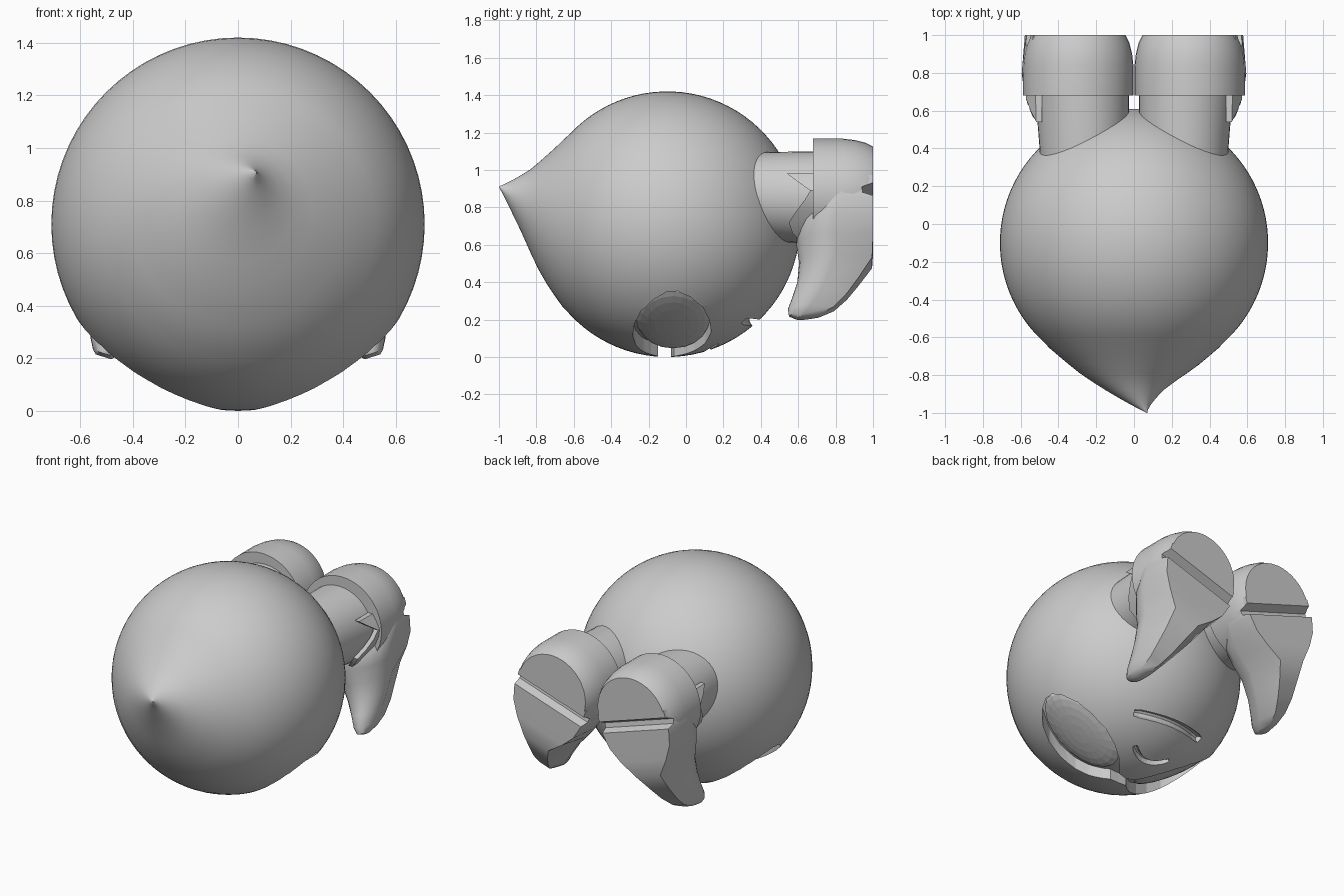
import bpy, bmesh
from math import sin, cos, pi, radians, sqrt
from mathutils import Matrix, Vector

if "Cube" in bpy.data.objects:
    bpy.data.objects.remove(bpy.data.objects["Cube"])

C = Vector((0, -0.1, 0.71))   # body centre
R = 0.71


def loft(name, rings, xform=None, smooth=True):
    """Skin a list of equal-length closed rings and cap both ends."""
    bm = bmesh.new()
    vs = [[bm.verts.new(p) for p in r] for r in rings]
    n = len(rings[0])
    for a, b in zip(vs, vs[1:]):
        for i in range(n):
            j = (i + 1) % n
            bm.faces.new((a[i], a[j], b[j], b[i]))
    bm.faces.new(vs[0])
    bm.faces.new(vs[-1])
    bmesh.ops.recalc_face_normals(bm, faces=bm.faces)
    if xform:
        bm.transform(xform)
    me = bpy.data.meshes.new(name)
    bm.to_mesh(me)
    bm.free()
    ob = bpy.data.objects.new(name, me)
    bpy.context.collection.objects.link(ob)
    if smooth:
        shade(ob)
    return ob


def activate(ob):
    bpy.ops.object.select_all(action='DESELECT')
    ob.select_set(True)
    bpy.context.view_layer.objects.active = ob


def shade(ob, angle=35):
    activate(ob)
    bpy.ops.object.shade_smooth_by_angle(angle=radians(angle))


def cut(ob, cutter):
    m = ob.modifiers.new("cut", 'BOOLEAN')
    m.object, m.operation, m.solver = cutter, 'DIFFERENCE', 'EXACT'
    activate(ob)
    bpy.ops.object.modifier_apply(modifier=m.name)
    bpy.data.objects.remove(cutter)


def mirror(ob):
    m = ob.modifiers.new("mirror", 'MIRROR')
    m.use_clip = False
    m.use_mirror_merge = False


def ring_y(x, y, z, r, n=72):
    return [(x + r * cos(2 * pi * i / n), y, z + r * sin(2 * pi * i / n)) for i in range(n)]


# Round body drawn out to an off-centre point at the front
rings = []
for i in range(34):
    a = radians(1 + i * 136 / 33)
    rings.append(ring_y(0, C.y + R * cos(a), C.z, R * sin(a)))
for x, y, z, r in [(0, -.66, .713, .444), (0, -.7, .721, .397), (0, -.745, .735, .343),
                   (-.003, -.79, .754, .284), (-.003, -.835, .783, .218),
                   (.003, -.88, .82, .153), (.018, -.92, .85, .1), (.035, -.955, .877, .055),
                   (.055, -.985, .9, .018), (.07, -1, .91, .002)]:
    rings.append(ring_y(x, y, z, r))
body = loft("body", rings)

# Goggle-shaped recess: two ovals joined by a narrow bridge
half = [(.0, .035), (.06, .042), (.1, .085), (.16, .14), (.24, .185), (.34, .21),
        (.44, .2), (.52, .165), (.58, .1), (.61, .03)]
outline = [(x, h) for x, h in half] + [(x, -h) for x, h in reversed(half)]
outline += [(-x, -h) for x, h in half[1:]] + [(-x, h) for x, h in reversed(half[1:])]
yc = lambda x: -.115 + .04 * min(1, abs(x) / .3)
mask = loft("recess_cutter", [[(x, yc(x) + h, z) for x, h in outline] for z in (-.1, .5)], smooth=False)
bpy.ops.mesh.primitive_uv_sphere_add(segments=64, ring_count=32, radius=.64, location=C)
cut(mask, bpy.context.object)
cut(body, mask)


# Curved mouth slots cut into the underside
def slot(name, w, y_end, y_mid, r):
    pts = []
    for i in range(15):
        t = -1 + 2 * i / 14
        x, y = w * t, y_mid + (y_end - y_mid) * t * t
        pts.append(Vector((x, y, C.z - sqrt(R * R - x * x - (y - C.y) ** 2))))
    rr = []
    for i, p in enumerate(pts):
        tan = (pts[min(i + 1, 14)] - pts[max(i - 1, 0)]).normalized()
        n = (p - C).normalized()
        b = tan.cross(n)
        k = r * (.75 if i in (0, 14) else 1)
        rr.append([p + n * 1.8 * k * sin(q * pi / 5) + b * k * cos(q * pi / 5) for q in range(10)])
    return loft(name, rr, smooth=False)


cut(body, slot("mouth_cutter", .26, .31, .375, .026))
cut(body, slot("lip_cutter", .135, .17, .115, .018))
shade(body)

# Faceted eyes sunk in the recess
bpy.ops.mesh.primitive_uv_sphere_add(segments=20, ring_count=12, radius=1)
eye = bpy.context.object
eye.name = "eyes"
eye.data.transform(Matrix.Translation((.352, -.07, .21)) @ Matrix.Rotation(radians(-33), 4, 'Y')
                   @ Matrix.Diagonal((.29, .2, .05, 1)))
mirror(eye)

# Legs
leg = loft("legs", [ring_y(.265, .2, .86, .225, 40), ring_y(.265, .4, .86, .235, 40),
                    ring_y(.275, .72, .85, .25, 40)])
mirror(leg)

# Boots: round heel plus lofted toe, splayed outward
foot = Matrix.Translation((.295, 0, .875)) @ Matrix.Rotation(radians(-18), 4, 'Y')


def section(d, y0, y1, w, sole):
    """Toe section: arched top, flat sole with half-width sole * w."""
    ym = y0 + .5 * (y1 - y0)
    arc = [(w * cos(pi * i / 12), ym - (ym - y0) * sin(pi * i / 12), -d) for i in range(13)]
    return arc + [(-sole * w, y1, -d), (sole * w, y1, -d)]


heel = loft("boot_heels", [ring_y(0, y, 0, r, 40) for y, r in
                           [(.68, .292), (.84, .292), (.9, .285), (.96, .27), (1, .25)]], foot)
toe = loft("boot_toes", [section(*s) for s in [
    (-.02, .68, 1, .285, .9), (.1, .66, 1, .28, .92), (.2, .59, 1, .25, .93), (.29, .59, 1, .215, .82),
    (.39, .605, .995, .172, .55), (.5, .595, .92, .13, .55), (.58, .57, .86, .097, .6),
    (.65, .545, .79, .068, .6), (.69, .55, .71, .045, .6), (.703, .58, .65, .03, .6)]], foot)
for part in (heel, toe):
    # Groove between heel and sole
    prof = [(.94, .0), (1.05, .05), (1.05, -.06), (.945, -.03)]
    cut(part, loft("groove_cutter", [[(x, y, z - .05) for y, z in prof] for x in (-.4, .4)],
                   foot, smooth=False))
    shade(part)
    mirror(part)

# Jagged cuff flaps on the outer side of each boot, curved round the leg
zig = [(.98, .54), (.935, .6), (.89, .665), (.84, .635), (.78, .59), (.72, .55), (.66, .57), (.61, .62)]
strips = []
for z, y in zig:
    x = .29 + sqrt(.292 ** 2 - (z - .87) ** 2) - .04 * (.7 - y) / .15
    strips.append([(x, y, z), (x - .03, y, z), (x - .03, .74, z), (x + .005, .74, z)])
mirror(loft("boot_cuffs", strips))
